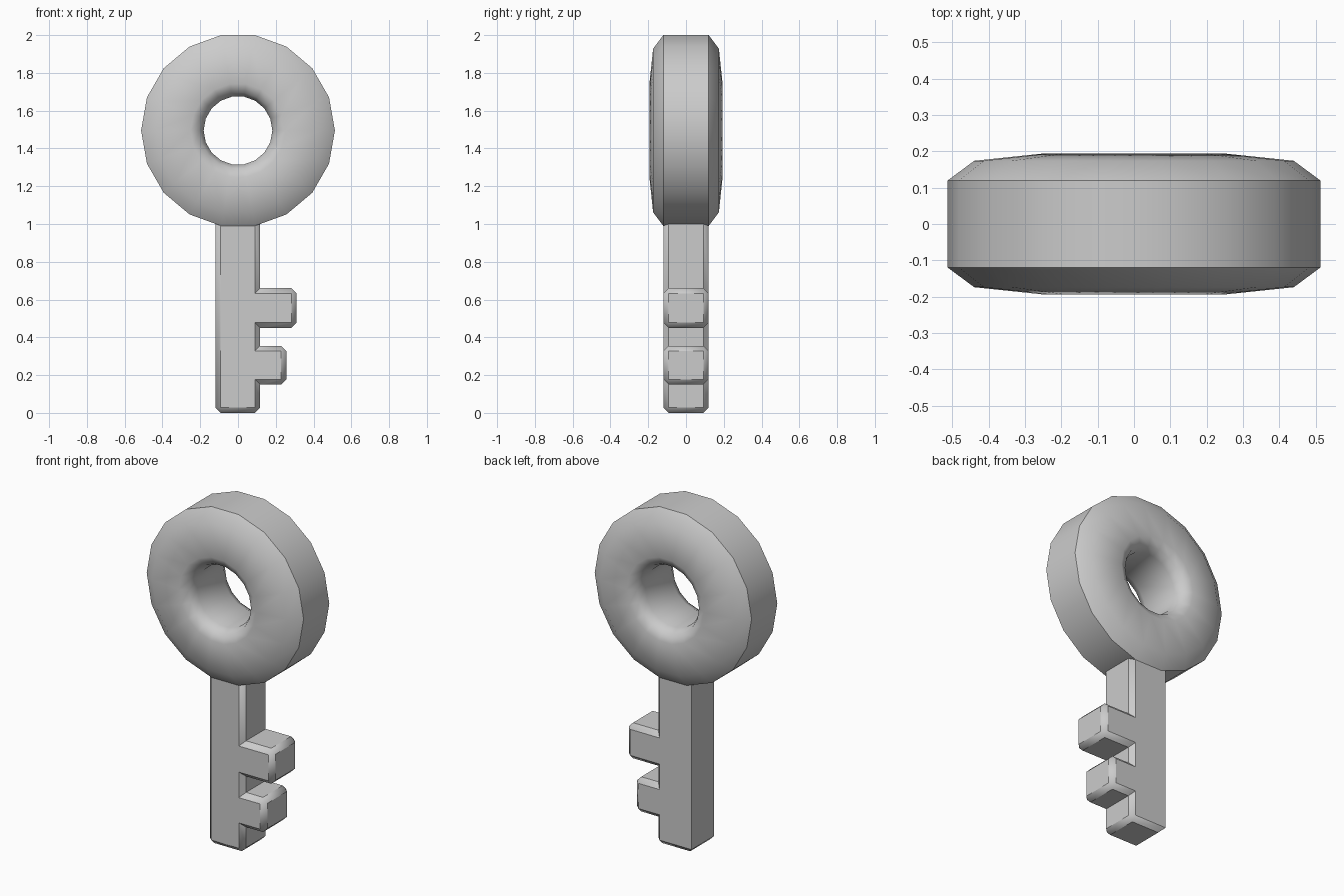
import bpy, bmesh, math

if "Cube" in bpy.data.objects:
    bpy.data.objects.remove(bpy.data.objects["Cube"])


def finish(bm, name):
    bmesh.ops.recalc_face_normals(bm, faces=bm.faces)
    mesh = bpy.data.meshes.new(name)
    bm.to_mesh(mesh)
    bm.free()
    ob = bpy.data.objects.new(name, mesh)
    bpy.context.collection.objects.link(ob)
    bpy.ops.object.select_all(action='DESELECT')
    bpy.context.view_layer.objects.active = ob
    ob.select_set(True)
    bpy.ops.object.shade_smooth_by_angle(angle=math.radians(44))
    return ob


# Ring handle: half section (radius, y) mirrored in y, spun in 18 steps
SIDES, CENTRE_Z = 18, 1.495
half = [(0.513, 0.12), (0.44, 0.174), (0.25, 0.194), (0.203, 0.168), (0.182, 0.12)]
section = half + [(r, -y) for r, y in reversed(half)]
bm = bmesh.new()
loops = []
for i in range(SIDES):
    a = 2 * math.pi * i / SIDES
    loops.append([bm.verts.new((r * math.cos(a), y, CENTRE_Z + r * math.sin(a)))
                  for r, y in section])
n = len(section)
for i in range(SIDES):
    p, q = loops[i], loops[(i + 1) % SIDES]
    for j in range(n):
        k = (j + 1) % n
        bm.faces.new((p[j], p[k], q[k], q[j]))
finish(bm, "ring_handle")

# Shaft with two teeth: outline in x, z, extruded through the thickness
L, R, D = -0.12, 0.117, 0.12
outline = [(L, 0), (R, 0),
           (R, 0.15), (0.256, 0.15), (0.256, 0.355), (R, 0.355),
           (R, 0.45), (0.31, 0.45), (0.31, 0.66), (R, 0.66),
           (R, 1.06), (L, 1.06)]
bm = bmesh.new()
front = bm.faces.new([bm.verts.new((x, -D, z)) for x, z in outline])
ext = bmesh.ops.extrude_face_region(bm, geom=[front], use_keep_orig=True)
for v in ext["geom"]:
    if isinstance(v, bmesh.types.BMVert):
        v.co.y = D
bmesh.ops.recalc_face_normals(bm, faces=bm.faces)

# Chamfer the outward edges; the back left edge stays sharp
edges = []
for e in bm.edges:
    back_left = all(v.co.x < L + 0.01 and v.co.y > D - 0.01 for v in e.verts)
    if e.is_convex and not back_left:
        edges.append(e)
bmesh.ops.bevel(bm, geom=edges, offset=0.028, offset_type='OFFSET',
                segments=1, profile=0.5, affect='EDGES')
finish(bm, "toothed_shaft")
